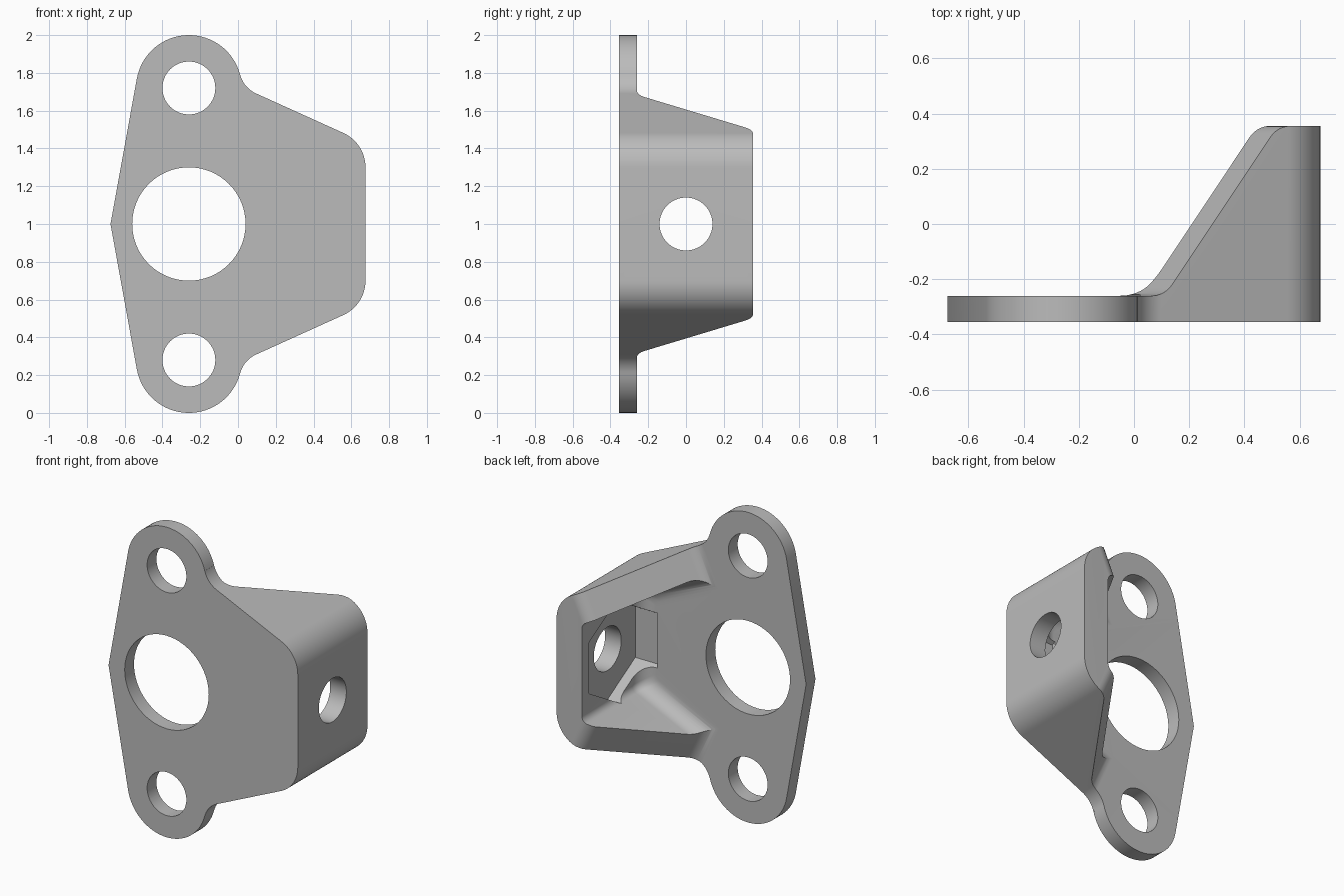
import bpy, bmesh
from math import sin, cos, pi, radians, sqrt
from mathutils import Vector

cube = bpy.data.objects.get("Cube")
if cube:
    bpy.data.objects.remove(cube)

grey = bpy.data.materials.new("plain grey")
grey.use_nodes = True
colour = (0.5, 0.5, 0.5, 1)
grey.diffuse_color = colour
grey.node_tree.nodes["Principled BSDF"].inputs["Base Color"].default_value = colour

# Main sizes
FRONT, BACK, FLOOR = -0.355, 0.355, -0.26
RIGHT, MID, EAR_X, EAR_Z, EAR_R = 0.675, 1.0, -0.26, 1.72, 0.28
WALL, FILLET = 0.18, 0.1
TILT = radians(24.5)
along = Vector((cos(TILT), -sin(TILT)))     # direction of the upper sloping wall
normal = Vector((sin(TILT), cos(TILT)))     # its outward normal
anchor = Vector((0.12, 1.68))               # a point on its outer face


def arc(cx, cz, r, a0, a1, n):
    steps = [radians(a0 + (a1 - a0) * i / n) for i in range(n + 1)]
    return [(cx + r * cos(a), cz + r * sin(a)) for a in steps]


def circle(cx, cz, r, n=64):
    return arc(cx, cz, r, 0, 360, n)[:-1]


def rounded(p, c, q, r, n=10):
    """Arc of radius r replacing the corner c between p and q."""
    p, c, q = Vector(p), Vector(c), Vector(q)
    u, v = (p - c).normalized(), (q - c).normalized()
    half = u.angle(v) / 2
    centre = c + (u + v).normalized() * (r / sin(half))
    t = r * cos(half) / sin(half)
    a, b = c + u * t - centre, c + v * t - centre
    ang = a.angle(b)
    return [tuple(centre + (a * sin(ang * (1 - i / n)) + b * sin(ang * i / n)) / sin(ang))
            for i in range(n + 1)]


def mirrored(points):
    """Mirror an xz path about the middle height and return it reversed."""
    return [(x, 2 * MID - z) for x, z in reversed(points)]


def loft(name, rings):
    """Closed solid through rings of equal point count."""
    bm = bmesh.new()
    rows = [[bm.verts.new(v) for v in ring] for ring in rings]
    n = len(rows[0])
    for a, b in zip(rows, rows[1:]):
        for i in range(n):
            j = (i + 1) % n
            bm.faces.new((a[i], a[j], b[j], b[i]))
    bm.faces.new(rows[0])
    bm.faces.new(rows[-1])
    bmesh.ops.recalc_face_normals(bm, faces=bm.faces)
    mesh = bpy.data.meshes.new(name)
    bm.to_mesh(mesh)
    bm.free()
    mesh.materials.append(grey)
    obj = bpy.data.objects.new(name, mesh)
    bpy.context.collection.objects.link(obj)
    return obj


def at_y(points, y):
    return [(x, y, z) for x, z in points]


def at_x(points, x):
    return [(x, y, z) for y, z in points]


def cut(body, cutter):
    cutter.hide_render = True
    mod = body.modifiers.new("cut", 'BOOLEAN')
    mod.operation, mod.solver, mod.object = 'DIFFERENCE', 'EXACT', cutter
    bpy.context.view_layer.objects.active = body
    bpy.ops.object.modifier_apply(modifier=mod.name)
    bpy.data.objects.remove(cutter)


# Full outline: side tip, ear, concave blend, slope, rounded corner
half = [(-RIGHT, MID)]
half += arc(EAR_X, EAR_Z, EAR_R, 169.3, 14.5, 32)
half += arc(0.157, 1.828, 0.15, 194.5, 245.5, 12)
half += arc(RIGHT - 0.2, 1.30, 0.2, 65.5, 0, 16)
outline = half + mirrored(half)[:-1]
bracket = loft("bracket", [at_y(outline, FRONT), at_y(outline, BACK)])


# Cavity inside the walls, with a filleted floor
def cavity_ring(d):
    def line(x):
        return anchor.y - (x - anchor.x) * sin(TILT) / cos(TILT) - d / cos(TILT)
    x = RIGHT - d
    upper = [(-1.0, line(-1.0))]
    upper += rounded(upper[0], (x, line(x)), (x, MID), 0.05)
    return upper + mirrored(upper)


rings = []
for i in range(11):
    a = pi / 2 * i / 10
    rings.append(at_y(cavity_ring(WALL + FILLET * (1 - sin(a))), FLOOR + FILLET * (1 - cos(a))))
rings.append(at_y(cavity_ring(WALL), 0.6))
cut(bracket, loft("cavity_cutter", rings))

# Sloping ends of the upper and lower walls, cut square to each wall
s0, s1 = -0.01, 0.44
low, high = (s0, FLOOR), (s1, BACK)
wedge = [(-2.0, FLOOR)]
wedge += rounded(wedge[0], low, high, 0.1)
wedge += rounded(low, high, (s1 + 1, BACK), 0.1)
wedge += [(wedge[-1][0], 0.8), (-2.0, 0.8)]
for side in (1, -1):
    rings = []
    for depth in (-0.3, 1.2):
        ring = []
        for s, y in wedge:
            p = anchor + along * s + normal * depth
            ring.append((p.x, y, MID + side * (p.y - MID)))
        rings.append(ring)
    cut(bracket, loft("wall_end_cutter", rings))

# Large bore and the two ear holes
for z, r in ((MID, 0.3), (EAR_Z, 0.14), (2 * MID - EAR_Z, 0.14)):
    hole = circle(EAR_X, z, r)
    cut(bracket, loft("hole_cutter", [at_y(hole, -0.6), at_y(hole, 0.6)]))

# Hexagonal nut pocket and bolt hole in the side wall
hexagon = arc(0, MID, 0.327, 30, 330, 5)
cut(bracket, loft("nut_cutter", [at_x(hexagon, 0.385), at_x(hexagon, RIGHT - 0.115)]))
bolt = circle(0, MID, 0.14)
cut(bracket, loft("bolt_cutter", [at_x(bolt, 0.45), at_x(bolt, 0.9)]))

# Smooth the curved faces, keep the edges sharp
bpy.ops.object.select_all(action='DESELECT')
bracket.select_set(True)
bpy.context.view_layer.objects.active = bracket
bpy.ops.object.shade_smooth_by_angle(angle=radians(25))
